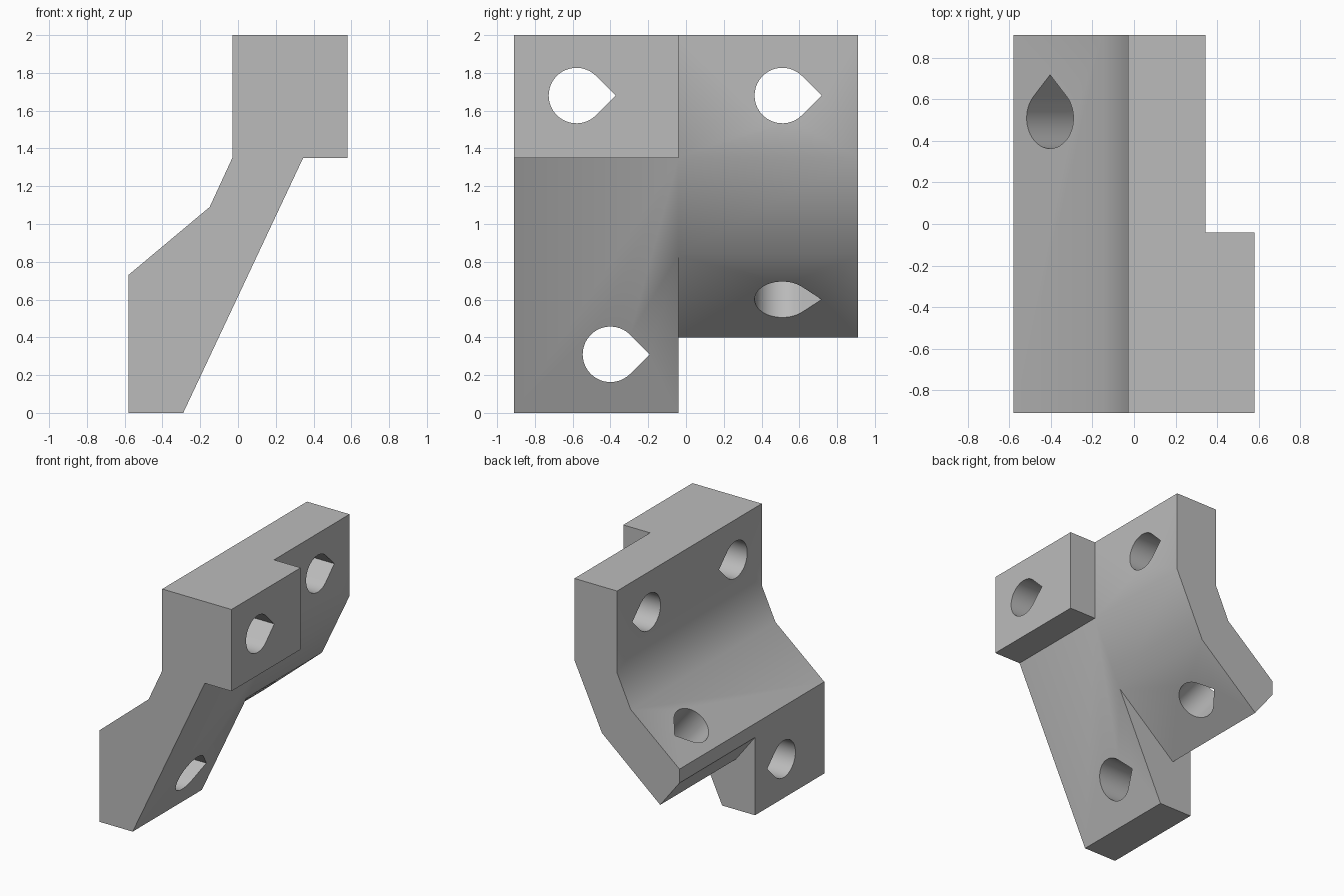
import bpy
import bmesh
from math import pi, cos, sin, sqrt, atan2
from mathutils import Matrix, Vector

cube = bpy.data.objects.get("Cube")
if cube:
    bpy.data.objects.remove(cube)

grey = bpy.data.materials.new("plain grey")
grey.use_nodes = True
COLOUR = (0.5, 0.5, 0.5, 1)
grey.diffuse_color = COLOUR
grey.node_tree.nodes["Principled BSDF"].inputs["Base Color"].default_value = COLOUR


def extrude(name, points, vector):
    """Solid made by sweeping a flat outline along a vector."""
    bm = bmesh.new()
    face = bm.faces.new([bm.verts.new(p) for p in points])
    swept = bmesh.ops.extrude_face_region(bm, geom=[face], use_keep_orig=True)
    verts = [g for g in swept["geom"] if isinstance(g, bmesh.types.BMVert)]
    bmesh.ops.translate(bm, verts=verts, vec=vector)
    bmesh.ops.recalc_face_normals(bm, faces=bm.faces)
    mesh = bpy.data.meshes.new(name)
    bm.to_mesh(mesh)
    bm.free()
    mesh.materials.append(grey)
    obj = bpy.data.objects.new(name, mesh)
    bpy.context.collection.objects.link(obj)
    return obj


def side_prism(name, outline, y0, y1):
    return extrude(name, [(x, y0, z) for x, z in outline], (0, y1 - y0, 0))


def teardrop(name, centre, axis, radius=0.147, segments=32):
    """Round hole cutter whose point faces +y, swept along an axis in xz."""
    axis = Vector(axis).normalized()
    up = axis.cross(Vector((0, 1, 0)))
    start = Vector(centre) - axis * 0.5
    arc = [pi / 4 + 1.5 * pi * i / segments for i in range(segments + 1)]
    outline = [(radius * cos(a), radius * sin(a)) for a in arc]
    outline.append((radius * sqrt(2), 0))
    points = [start + Vector((0, u, 0)) + up * v for u, v in outline]
    return extrude(name, points, axis)


# Bent bracket body
profile = [(-0.03, 2), (0.58, 2), (0.58, 1.35), (0.345, 1.35), (-0.29, 0),
           (-0.58, 0), (-0.58, 0.73), (-0.15, 1.09), (-0.03, 1.35)]
body = side_prism("bracket_body", profile, -0.91, 0.91)

# Notches in the rear half
upper = [(0.345, 1.2), (0.8, 1.2), (0.8, 2.2), (0.345, 2.2)]
lower = [(-0.75, 0.84), (-0.41, 0.40), (0.25, 0.96), (0.25, -0.3), (-0.75, -0.3)]
cutters = [side_prism("upper_notch", upper, -0.04, 1.1),
           side_prism("lower_notch", lower, -0.04, 1.1)]

# Bolt holes: three level, one square to the sloped foot
cutters += [
    teardrop("upper_front_hole", (0.25, -0.58, 1.68), (1, 0, 0)),
    teardrop("upper_rear_hole", (0.25, 0.51, 1.68), (1, 0, 0)),
    teardrop("lower_front_hole", (-0.4, -0.40, 0.31), (1, 0, 0)),
    teardrop("lower_rear_hole", (-0.29, 0.51, 0.74), (0.64, 0, -0.77)),
]

bpy.ops.object.select_all(action="DESELECT")
bpy.context.view_layer.objects.active = body
body.select_set(True)
for cutter in cutters:
    cutter.hide_render = True
    mod = body.modifiers.new(cutter.name, "BOOLEAN")
    mod.operation = "DIFFERENCE"
    mod.solver = "EXACT"
    mod.object = cutter
    bpy.ops.object.modifier_apply(modifier=mod.name)
    bpy.data.objects.remove(cutter)

# Soft bends, crisp corners
bpy.ops.object.shade_smooth_by_angle(angle=pi / 6)
